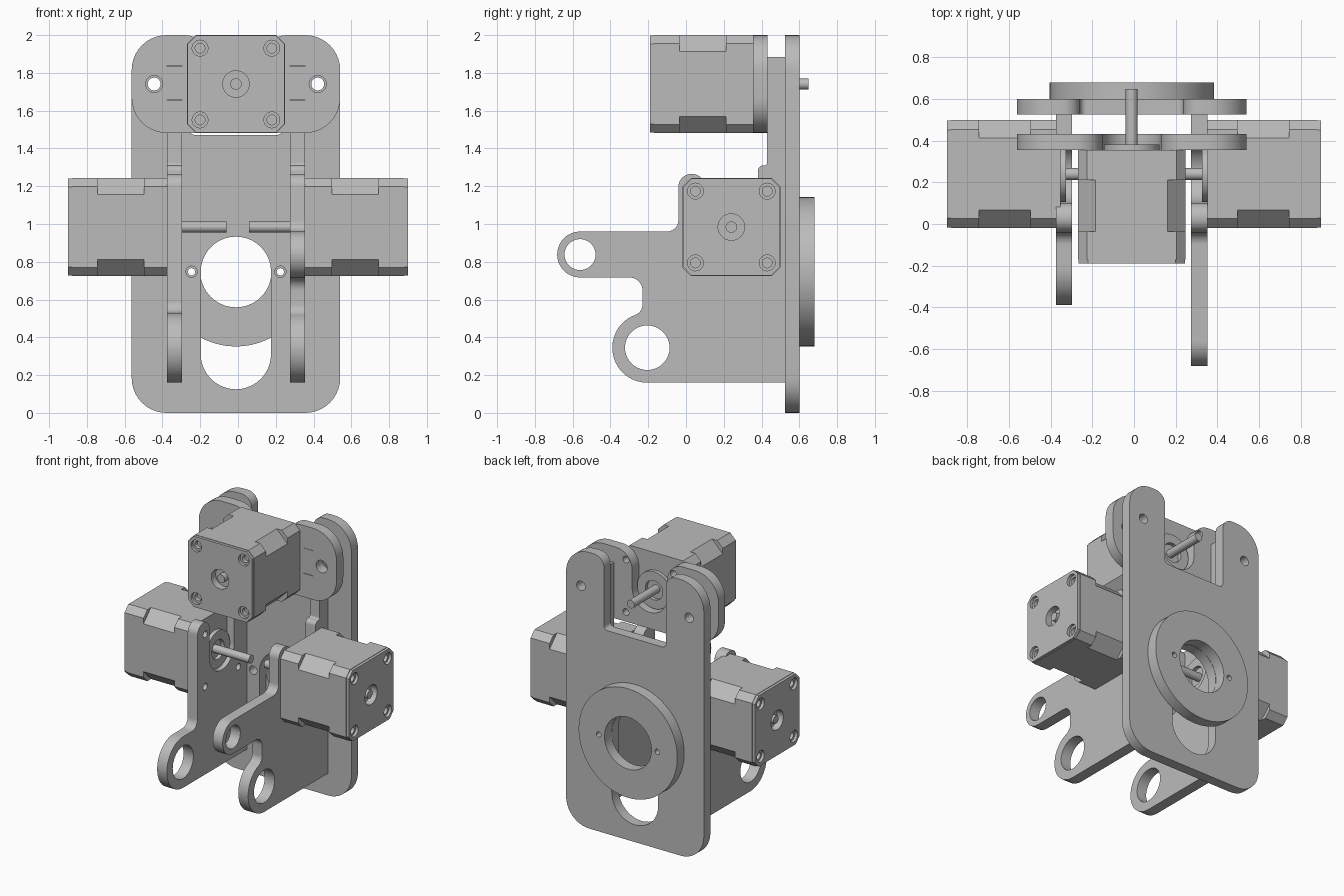
import bpy, bmesh, math
from mathutils import Matrix, Vector

cube = bpy.data.objects.get("Cube")
if cube:
    bpy.data.objects.remove(cube, do_unlink=True)

# Single material
grey = bpy.data.materials.new("plain_grey")
grey.use_nodes = True
colour = (0.5, 0.5, 0.5, 1)
grey.diffuse_color = colour
grey.node_tree.nodes["Principled BSDF"].inputs["Base Color"].default_value = colour

scene = bpy.context.scene
FRONT = Matrix.Rotation(math.pi / 2, 4, 'X')                        # u -> x, v -> z, depth -> -y
SIDE = Matrix(((0, 0, 1), (1, 0, 0), (0, 1, 0))).to_4x4()           # u -> y, v -> z, depth -> x
parts = []


def circle(u, v, r, n=40):
    return [(u + r * math.cos(i * math.tau / n), v + r * math.sin(i * math.tau / n)) for i in range(n)]


def box(u0, v0, u1, v1):
    return [(u0, v0), (u1, v0), (u1, v1), (u0, v1)]


def rounded(corners, steps=10):
    """Polygon from (u, v, radius) corners, each replaced by a tangent arc."""
    loop = []
    for i, (u, v, r) in enumerate(corners):
        p = Vector((u, v))
        if r == 0:
            loop.append((u, v))
            continue
        a = (Vector(corners[i - 1][:2]) - p).normalized()
        b = (Vector(corners[(i + 1) % len(corners)][:2]) - p).normalized()
        half = a.angle(b) / 2
        c = p + (a + b).normalized() * r / math.sin(half)
        start = p + a * r / math.tan(half) - c
        end = p + b * r / math.tan(half) - c
        turn = math.atan2(start.x * end.y - start.y * end.x, start.dot(end))
        for k in range(steps + 1):
            q = c + Matrix.Rotation(turn * k / steps, 2) @ start
            loop.append((q.x, q.y))
    return loop


def octagon(h, c):
    """Square of half width h with corners cut by c."""
    return [(h - c, -h), (h, c - h), (h, h - c), (h - c, h),
            (c - h, h), (-h, h - c), (-h, c - h), (c - h, -h)]


def extrude(name, loops, a, b, frame):
    """Outline plus holes, filled and extruded from depth a to depth b."""
    curve = bpy.data.curves.new(name, 'CURVE')
    curve.dimensions = '2D'
    curve.fill_mode = 'BOTH'
    curve.extrude = abs(b - a) / 2
    for loop in loops:
        spline = curve.splines.new('POLY')
        spline.points.add(len(loop) - 1)
        for point, (u, v) in zip(spline.points, loop):
            point.co = (u, v, 0, 1)
        spline.use_cyclic_u = True
    temp = bpy.data.objects.new(name + "_outline", curve)
    scene.collection.objects.link(temp)
    graph = bpy.context.evaluated_depsgraph_get()
    mesh = bpy.data.meshes.new_from_object(temp.evaluated_get(graph))
    bpy.data.objects.remove(temp, do_unlink=True)
    bpy.data.curves.remove(curve)
    bm = bmesh.new()
    bm.from_mesh(mesh)
    bmesh.ops.remove_doubles(bm, verts=bm.verts, dist=0.0001)
    bmesh.ops.transform(bm, matrix=frame @ Matrix.Translation((0, 0, (a + b) / 2)), verts=bm.verts)
    bmesh.ops.recalc_face_normals(bm, faces=bm.faces)
    bm.to_mesh(mesh)
    bm.free()
    mesh.materials.clear()
    mesh.materials.append(grey)
    obj = bpy.data.objects.new(name, mesh)
    scene.collection.objects.link(obj)
    parts.append(obj)
    return obj


def screw_circles(u, v, r):
    return [circle(u + i * 0.19, v + j * 0.19, r, 24) for i in (-1, 1) for j in (-1, 1)]


CX = -0.011     # centre line of the plates
HUB = 0.747     # height of the rear ring
TOP = 1.741     # height of the upper motor shaft


def mirrored(half):
    """Close a right-hand run of corners with its mirror image about the centre line."""
    return [(CX + u, v, r) for u, v, r in half] + [(CX - u, v, r) for u, v, r in reversed(half)]


# Back plate with top notch, lower slot and bolt holes
back = rounded(mirrored([(0.552, 0, 0.185), (0.552, 2, 0.185), (0.248, 2, 0.08), (0.248, 1.472, 0.03)]))
slot = rounded([(CX + i * 0.186, v, 0.1859) for i, v in ((-1, 0.125), (1, 0.125), (1, 0.933), (-1, 0.933))])
ear_holes = [circle(CX + i * 0.433, TOP, 0.034) for i in (-1, 1)]
pins = [circle(CX + i * 0.235, HUB, 0.03, 24) for i in (-1, 1)]
extrude("back_plate", [back, slot] + ear_holes + pins, -0.6, -0.525, FRONT)

# Round ring on the back
ring_pins = [circle(CX + i * 0.235, HUB, 0.019, 24) for i in (-1, 1)]
extrude("rear_ring", [circle(CX, HUB, 0.395, 96), circle(CX, HUB, 0.188, 64)] + ring_pins,
        -0.68, -0.6, FRONT)

# Upper motor bracket with an open notch round the motor boss
bracket = rounded(mirrored([(0.552, 1.482, 0.185), (0.552, 2, 0.185), (0.14, 2, 0.13), (0.14, 1.6, 0.139)]))
tab_slots = [box(u, 1.653, u + 0.079, 1.838) for u in (-0.375, 0.275)]
bracket_holes = [circle(CX + i * 0.433, TOP, 0.045) for i in (-1, 1)] + screw_circles(CX, TOP, 0.024)
extrude("upper_motor_bracket", [bracket] + tab_slots + bracket_holes, -0.432, -0.355, FRONT)

# Side plates: shared rear part, different front arms
rear_part = [(0.527, 0.16, 0), (0.527, 1.885, 0), (0.43, 1.885, 0), (0.43, 1.835, 0), (0.357, 1.835, 0),
             (0.357, 1.656, 0), (0.43, 1.656, 0), (0.43, 1.31, 0.015), (0.38, 1.31, 0.03),
             (0.38, 0.845, 0.139), (0.1, 0.845, 0.139), (0.1, 1.265, 0.068), (-0.04, 1.265, 0.068)]
long_arm = [(-0.04, 0.96, 0.06), (-0.682, 0.96, 0.121), (-0.682, 0.717, 0.121), (-0.23, 0.717, 0.07),
            (-0.23, 0.533, 0.059), (-0.39, 0.474, 0.184)]
short_arm = [(-0.04, 0.53, 0.06), (-0.39, 0.53, 0.184)]
foot = [(-0.39, 0.16, 0.184)]
lug_hole = circle(-0.205, 0.345, 0.118)
side_screws = screw_circles(0.24, 0.985, 0.024)
extrude("left_side_plate", [rounded(rear_part + long_arm + foot), lug_hole, circle(-0.561, 0.838, 0.082)]
        + side_screws, 0.275, 0.354, SIDE)
extrude("right_side_plate", [rounded(rear_part + short_arm + foot), lug_hole] + side_screws,
        -0.375, -0.297, SIDE)


def motor(name, position, direction, shaft_length):
    """Square motor whose mounting face is at position, shaft along direction."""
    turn = Vector(direction).to_track_quat('Z', 'Y').to_matrix().to_4x4()
    frame = Matrix.Translation(position) @ turn
    end, core = octagon(0.259, 0.045), octagon(0.259, 0.086)
    well = circle(0, 0, 0.07)
    extrude(name + "_front_cap", [end], -0.143, 0, frame)
    extrude(name + "_core", [core], -0.39, -0.143, frame)
    extrude(name + "_rear_cap", [end], -0.495, -0.39, frame)
    extrude(name + "_rear_seat", [end, well] + screw_circles(0, 0, 0.026), -0.525, -0.495, frame)
    extrude(name + "_rear_face", [octagon(0.256, 0.045), well] + screw_circles(0, 0, 0.042),
            -0.545, -0.525, frame)
    extrude(name + "_shaft_stub", [circle(0, 0, 0.03)], -0.535, -0.495, frame)
    extrude(name + "_boss", [circle(0, 0, 0.134, 56), circle(0, 0, 0.07)], 0, 0.027, frame)
    extrude(name + "_shaft", [circle(0, 0, 0.029)], 0, shaft_length, frame)


motor("upper_motor", (CX, 0.355, TOP), (0, 1, 0), 0.293)
motor("left_motor", (0.354, 0.24, 0.984), (-1, 0, 0), 0.295)
motor("right_motor", (-0.354, 0.24, 0.984), (1, 0, 0), 0.292)

# Smooth round walls, keep edges sharp
bpy.ops.object.select_all(action='DESELECT')
for part in parts:
    part.select_set(True)
bpy.context.view_layer.objects.active = parts[0]
bpy.ops.object.shade_smooth_by_angle(angle=math.radians(30))
